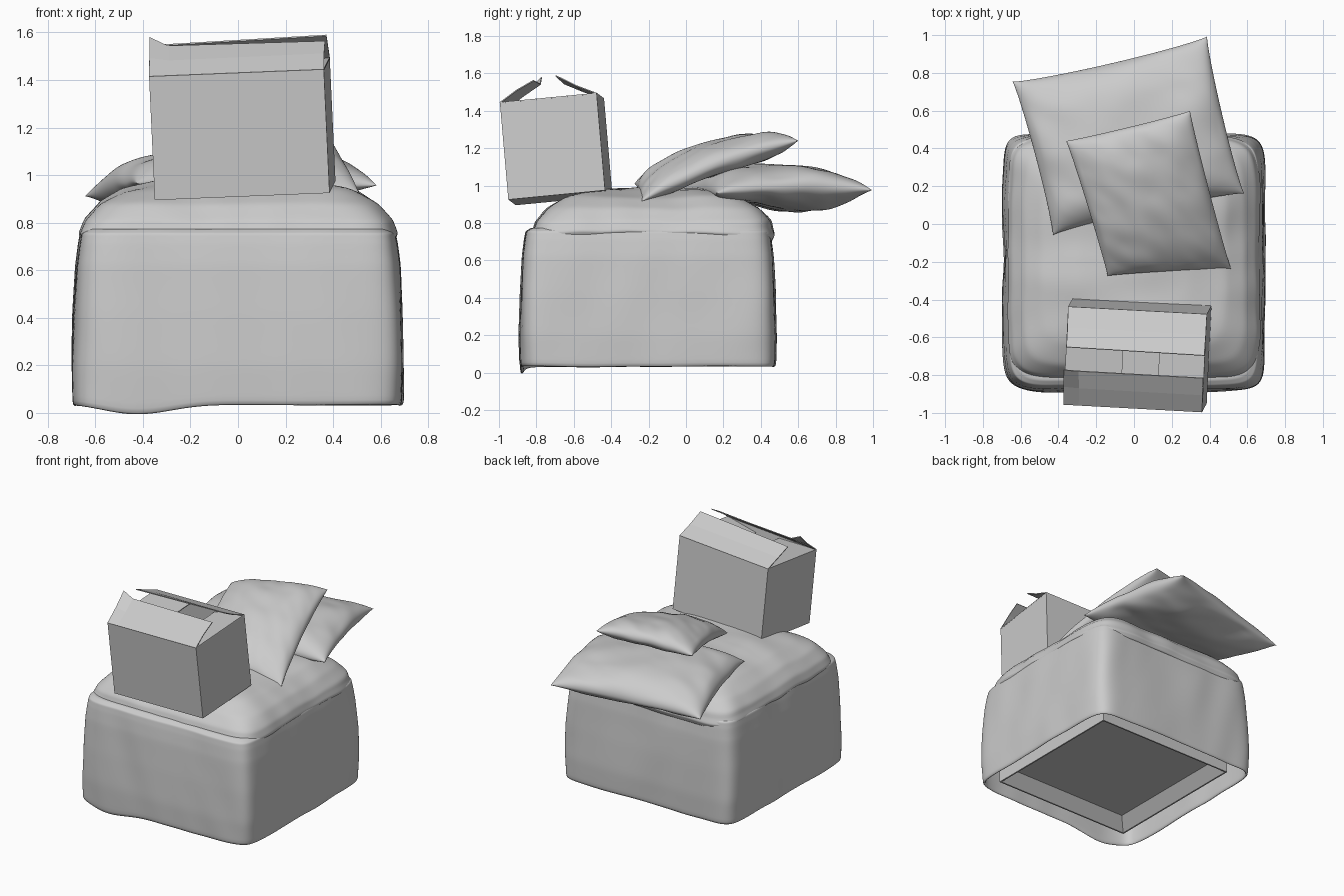
import bpy, bmesh, math
from mathutils import Vector, noise

if "Cube" in bpy.data.objects:
    bpy.data.objects.remove(bpy.data.objects["Cube"])


def finish(name, bm, smooth=True, thick=0, subsurf=0, offset=-1):
    bmesh.ops.remove_doubles(bm, verts=bm.verts, dist=1e-5)
    bmesh.ops.recalc_face_normals(bm, faces=bm.faces)
    me = bpy.data.meshes.new(name)
    bm.to_mesh(me)
    bm.free()
    ob = bpy.data.objects.new(name, me)
    bpy.context.collection.objects.link(ob)
    for p in me.polygons:
        p.use_smooth = smooth
    if thick:
        m = ob.modifiers.new("thickness", 'SOLIDIFY')
        m.thickness, m.offset = thick, offset
    if subsurf:
        m = ob.modifiers.new("smooth", 'SUBSURF')
        m.levels = m.render_levels = subsurf
    return ob


def skin(bm, rows, closed=False):
    """Quads between rows of points."""
    vs = [[bm.verts.new(p) for p in r] for r in rows]
    n = len(rows[0])
    for a, b in zip(vs, vs[1:]):
        for i in range(n if closed else n - 1):
            j = (i + 1) % n
            bm.faces.new((a[i], a[j], b[j], b[i]))
    return vs


def rounded_ring(hx, hy, power, per_side=28):
    pts = []
    for side in range(4):
        for i in range(per_side):
            p, q = -1 + 2 * i / per_side, -1
            for _ in range(side):
                p, q = -q, p
            k = (abs(p) ** power + abs(q) ** power) ** (1 / power)
            pts.append((p / k * hx, q / k * hy))
    return pts


def loft(name, profile, cy, aspect, power, wrinkle, thick=0, steps=4):
    """Rounded-square rings following a (half width, z) profile, closed on top."""
    prof = []
    for (r0, z0), (r1, z1) in zip(profile, profile[1:]):
        prof += [(r0 + (r1 - r0) * k / steps, z0 + (z1 - z0) * k / steps) for k in range(steps)]
    prof.append(profile[-1])
    rows = []
    for r, z in prof:
        # corners get rounder towards the middle
        pw = 3 + (power - 3) * min(1, r / 0.62) ** 2
        rows.append([wrinkle(Vector((x, y + cy, z))) for x, y in rounded_ring(r, r * aspect, pw)])
    bm = bmesh.new()
    vs = skin(bm, rows, True)
    bm.faces.new(vs[-1])
    return finish(name, bm, True, thick, 1)


# ---- Fabric ottoman cover with a loose hem
def cover_wrinkle(p):
    n = noise.noise(Vector((p.x * 5 + p.z * 1.5, p.y * 5, p.z * 1.6)))
    d = Vector((p.x, p.y + 0.2, 0)).normalized()
    q = p + d * n * 0.012
    if p.z < 0.2:
        f = (0.2 - p.z) / 0.165
        q.z -= 0.036 * f * math.exp(-((p.x + 0.42) / 0.2) ** 2 - ((p.y + 0.88) / 0.2) ** 2)
        q.z += 0.006 * f * noise.noise(p * 3)
    return q


loft("ottoman_cover",
     [(0.69, 0.03), (0.696, 0.2), (0.69, 0.42), (0.679, 0.62), (0.668, 0.71),
      (0.66, 0.755), (0.63, 0.775), (0.5, 0.77), (0.2, 0.77), (0.02, 0.77)],
     -0.203, 0.985, 12, cover_wrinkle, 0.02)


# ---- Puffy seat cushion, drooping over the edge of the cover
def cushion_wrinkle(p):
    q = p.copy()
    q.z += 0.016 * noise.noise(Vector((p.x * 3, p.y * 5, p.z * 4 + 7)))
    # hangs lower along the back than the front
    if p.z < 0.8:
        q.z -= 0.04 * max(0, p.y)
    d = Vector((p.x, p.y + 0.16, 0))
    if d.length > 0.3:
        q += d.normalized() * 0.012 * noise.noise(p * 6)
    return q


loft("seat_cushion",
     [(0.60, 0.71), (0.65, 0.72), (0.668, 0.755), (0.648, 0.81), (0.585, 0.88),
      (0.48, 0.94), (0.3, 0.98), (0.12, 0.99), (0.02, 0.99)],
     -0.175, 0.97, 9, cushion_wrinkle)

# ---- Hard base under the cover, tray-like recess underneath
bm = bmesh.new()
bmesh.ops.create_cube(bm, size=1)
for v in bm.verts:
    v.co = Vector((v.co.x * 1.11 + 0.005, v.co.y * 1.11 - 0.215, 0.055 if v.co.z < 0 else 0.74))
bm.faces.ensure_lookup_table()
under = min(bm.faces, key=lambda f: f.calc_center_median().z)
bmesh.ops.inset_region(bm, faces=[under], thickness=0.015)
bmesh.ops.inset_region(bm, faces=[under], thickness=0.1)
for v in under.verts:
    v.co.z += 0.08
finish("base_frame", bm, False)


# ---- Throw pillows: two welded sheets bulging between four pinched corners
def pillow(name, corners, top, bottom, arch, pinch, seed, sag=0.0, n=48):
    a, b, c, d = [Vector(p) for p in corners]
    bm = bmesh.new()
    for sgn, puff in ((1, top), (-1, bottom)):
        rows = []
        for j in range(n + 1):
            row = []
            for i in range(n + 1):
                u = math.sin(math.pi / 2 * (2 * i / n - 1))
                v = math.sin(math.pi / 2 * (2 * j / n - 1))
                uu = u * (1 - pinch[0] * (1 - v * v) ** 0.6 * u * u)
                vv = v * (1 - pinch[1] * (1 - u * u) ** 0.6 * v * v)
                s, t = (uu + 1) / 2, (vv + 1) / 2
                p = a.lerp(b, s).lerp(d.lerp(c, s), t)
                edge = max(0.0, (1 - abs(u) ** 3.2) * (1 - abs(v) ** 3.2))
                h = puff * edge ** 0.47
                # soft creases fan in from the seams
                w = noise.noise(Vector((u * 2 + seed, v * 2, sgn * 3)))
                w += 0.5 * noise.noise(Vector(((u + v) * 3, (u - v) * 1.5 + seed, sgn)))
                h += 0.012 * w * min(1, edge * 4)
                if sgn < 0 and v > -0.3:
                    h += sag * edge ** 0.5 * math.sin((v + 0.3) / 1.3 * math.pi)
                p.z += sgn * h + arch * (1 - v * v) + 0.015 * (1 - u * u)
                p.z += 0.012 * noise.noise(Vector((u * 2, v * 2, seed)))
                row.append(p)
            rows.append(row)
        skin(bm, rows)
    return finish(name, bm, True, subsurf=1)


pillow("lower_pillow",
       [(-0.43, -0.06, 0.96), (0.585, 0.16, 0.96), (0.388, 0.995, 0.97), (-0.645, 0.755, 0.915)],
       0.115, 0.085, 0.03, (0.035, 0.06), 2.3, 0.045)
pillow("upper_pillow",
       [(-0.14, -0.275, 1.01), (0.515, -0.24, 0.915), (0.297, 0.6, 1.24), (-0.36, 0.44, 1.175)],
       0.09, 0.085, 0.04, (0.025, 0.02), 8.1)

# ---- Open carton, tilted: box coordinates (a, b, c) run 0..1 along its edges
P0 = Vector((-0.35, -0.91, 0.895))
U, V, W = Vector((0.735, -0.04, 0.03)), Vector((0.025, 0.517, 0.05)), Vector((-0.024, -0.045, 0.518))


def carton(a, b, c):
    return P0 + U * a + V * b + W * c


bm = bmesh.new()
ring = [(0, 0), (1, 0), (1, 1), (0, 1)]
vs = skin(bm, [[carton(a, b, c) for a, b in ring] for c in (0, 1)], True)
bm.faces.new(vs[0])
finish("carton_box", bm, False, 0.008)


# ---- Carton flaps, each a strip of quads from hinge edge to free edge
def flap(name, rows):
    bm = bmesh.new()
    skin(bm, [[Vector(p) for p in r] for r in rows])
    finish(name, bm, False, 0.006, offset=0)


flap("front_flap", [
    [carton(0, 0, 1), carton(0.11, 0, 1), carton(1, 0, 1)],
    [(-0.373, -0.86, 1.49), (-0.29, -0.868, 1.48), (0.362, -0.905, 1.51)],
    [(-0.372, -0.772, 1.578), (-0.295, -0.778, 1.542), (0.366, -0.815, 1.562)]])
flap("back_flap", [
    [carton(0, 1, 1), carton(1, 1, 1)],
    [(-0.352, -0.55, 1.503), (0.38, -0.59, 1.535)],
    [(-0.358, -0.652, 1.545), (0.372, -0.697, 1.588)]])
flap("left_flap", [
    [carton(0, 0.01, 1), carton(0, 0.99, 1)],
    [carton(0.41, 0.02, 0.97), carton(0.41, 0.98, 0.97)]])
flap("right_flap", [
    [carton(1, 0.01, 1), carton(1, 0.99, 1)],
    [carton(0.67, 0.02, 0.93), carton(0.67, 0.98, 0.93)]])
